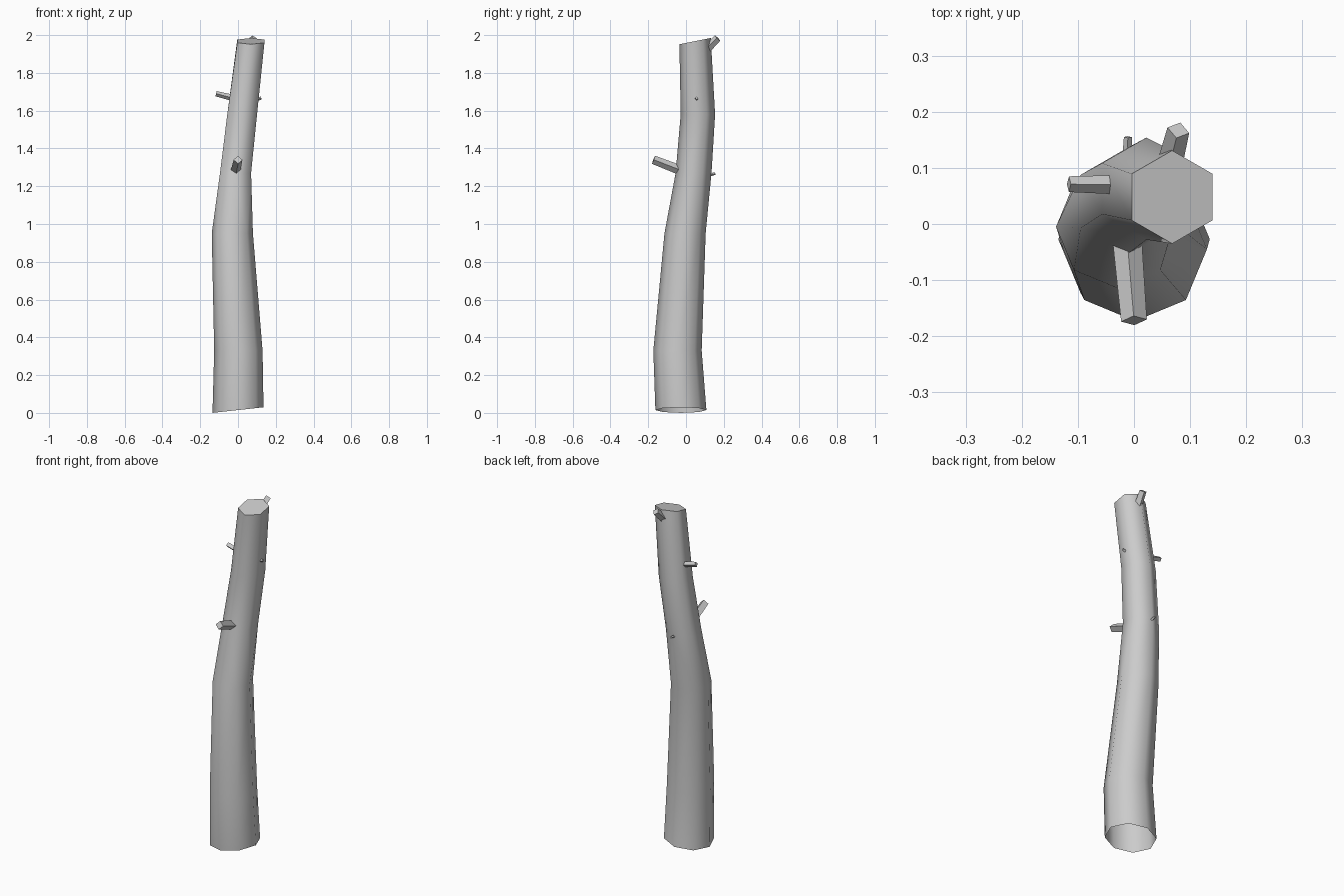
import bpy, bmesh, math
from mathutils import Vector

if "Cube" in bpy.data.objects:
    bpy.data.objects.remove(bpy.data.objects["Cube"])


def finish(name, bm):
    bmesh.ops.recalc_face_normals(bm, faces=bm.faces)
    for f in bm.faces:
        f.smooth = True
    mesh = bpy.data.meshes.new(name)
    bm.to_mesh(mesh)
    bm.free()
    obj = bpy.data.objects.new(name, mesh)
    bpy.context.collection.objects.link(obj)
    mesh.set_sharp_from_angle(angle=math.radians(62))
    return obj


def skin(bm, a, b):
    # joins two closed rings that may differ in side count
    n, m = len(a), len(b)
    if n == m:
        for i in range(n):
            j = (i + 1) % n
            bm.faces.new((a[i], a[j], b[j], b[i]))
        return
    i = j = 0
    while i < n or j < m:
        if j >= m or (i < n and (i + 0.5) / n <= (j + 0.5) / m):
            bm.faces.new((a[i % n], a[(i + 1) % n], b[j % m]))
            i += 1
        else:
            bm.faces.new((a[i % n], b[(j + 1) % m], b[j % m]))
            j += 1


# trunk rings: centre x, y, z, radius, sides, slope along x, slope along y
rings = [
    (0.000, -0.027, 0.015, 0.135, 8, 0.11, 0.0),
    (0.002, -0.045, 0.33, 0.128, 8, 0.0, 0.0),
    (-0.030, -0.005, 0.95, 0.109, 8, 0.0, 0.0),
    (-0.013, 0.040, 1.27, 0.095, 6, 0.0, 0.0),
    (0.022, 0.063, 1.58, 0.091, 6, 0.0, 0.0),
    (0.068, 0.048, 1.968, 0.083, 6, 0.0, 0.2),
]
bm = bmesh.new()
previous = None
for x, y, z, r, n, sx, sy in rings:
    ring = []
    for k in range(n):
        t = -math.pi / 2 + 2 * math.pi * k / n
        dx, dy = r * math.cos(t), r * math.sin(t)
        ring.append(bm.verts.new((x + dx, y + dy, z + sx * dx + sy * dy)))
    if previous:
        skin(bm, previous, ring)
    previous = ring
bm.faces.new(previous)  # broken top, the foot stays open
finish("trunk", bm)


def stub(name, base, tip, r0, r1):
    base, tip = Vector(base), Vector(tip)
    axis = (tip - base).normalized()
    side = axis.cross(Vector((0, 0, 1))).normalized()
    up = side.cross(axis)
    bm = bmesh.new()
    loops = []
    for p, r in ((base, r0), (tip, r1)):
        loops.append([bm.verts.new(p + r * d) for d in (side, up, -side, -up)])
    skin(bm, loops[0], loops[1])
    bm.faces.new(loops[1])
    finish(name, bm)


# broken branch stubs
stub("front_stub", (-0.012, -0.03, 1.285), (0.0, -0.172, 1.34), 0.026, 0.023)
stub("left_stub", (-0.03, 0.07, 1.668), (-0.116, 0.071, 1.69), 0.017, 0.014)
stub("top_stub", (0.062, 0.10, 1.915), (0.079, 0.167, 1.984), 0.023, 0.020)
stub("back_twig", (-0.012, 0.115, 1.258), (-0.011, 0.155, 1.267), 0.009, 0.007)
stub("right_twig", (0.08, 0.056, 1.653), (0.123, 0.056, 1.667), 0.009, 0.008)
